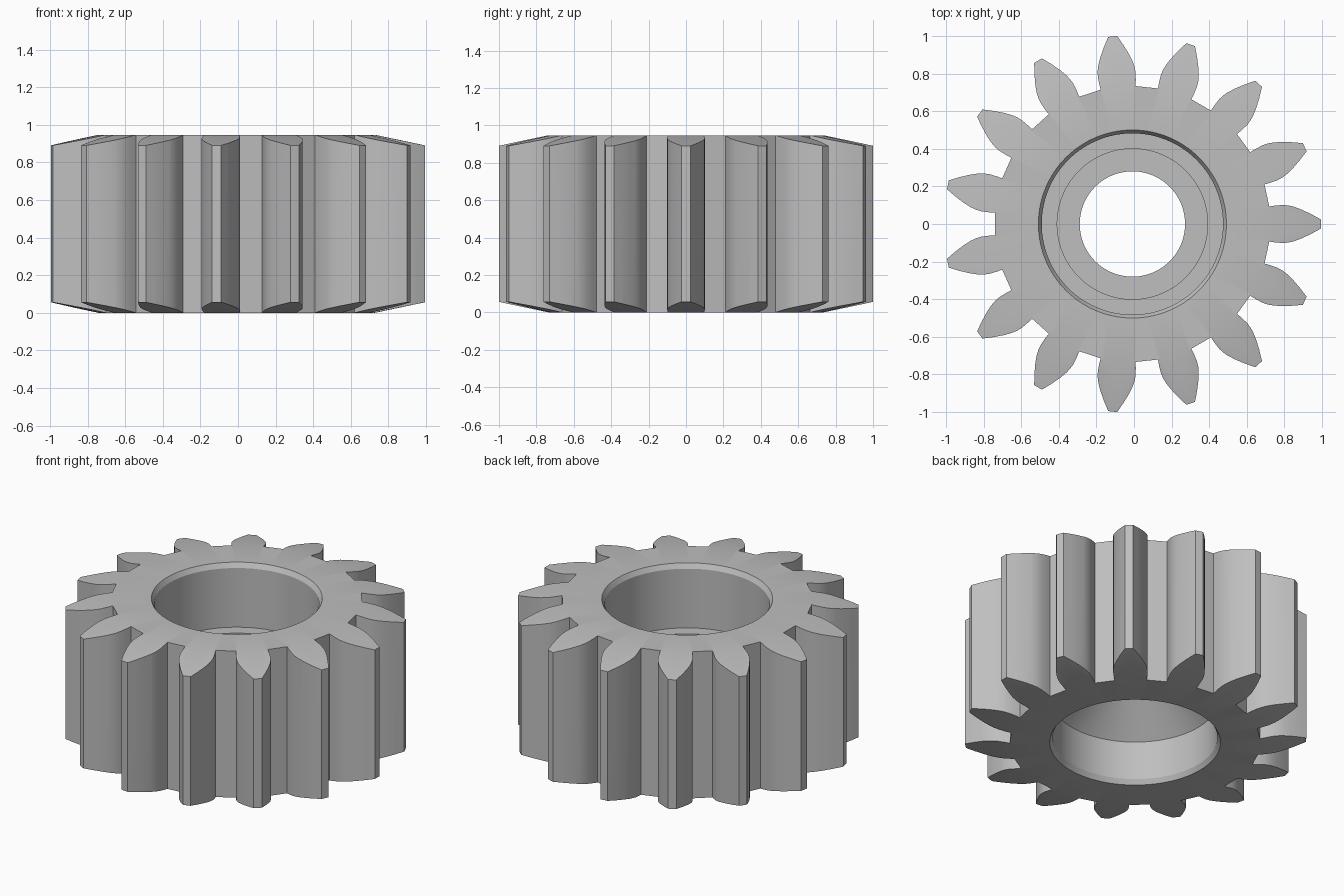
import bpy, bmesh, math
from mathutils import Matrix, Vector

TEETH = 15
STEPS = 120
HEIGHT = 0.947
CENTRE_X = -0.0085

cube = bpy.data.objects.get("Cube")
if cube:
    bpy.data.objects.remove(cube, do_unlink=True)

# Plain grey metal
steel = bpy.data.materials.new("grey_steel")
steel.use_nodes = True
grey = (0.52, 0.52, 0.52, 1)
steel.diffuse_color = grey
steel.node_tree.nodes["Principled BSDF"].inputs["Base Color"].default_value = grey


def make_object(name, bm):
    bmesh.ops.recalc_face_normals(bm, faces=bm.faces)
    mesh = bpy.data.meshes.new(name)
    bm.to_mesh(mesh)
    bm.free()
    mesh.materials.append(steel)
    obj = bpy.data.objects.new(name, mesh)
    bpy.context.collection.objects.link(obj)
    obj.location.x = CENTRE_X
    return obj


def lathe(name, profile):
    """Revolve a closed (radius, height) profile around z."""
    bm = bmesh.new()
    rings = []
    for i in range(STEPS):
        turn = Matrix.Rotation(math.tau * i / STEPS, 3, "Z")
        rings.append([bm.verts.new(turn @ Vector((r, 0, z))) for r, z in profile])
    n = len(profile)
    for i in range(STEPS):
        a, b = rings[i], rings[(i + 1) % STEPS]
        for j in range(n):
            k = (j + 1) % n
            bm.faces.new((a[j], b[j], b[k], a[k]))
    return make_object(name, bm)


def toothed_prism(name, flank, bottom, top):
    """Extrude an outline made of mirrored tooth flanks."""
    tooth = [(r, -w) for r, w in flank] + [(r, w) for r, w in reversed(flank)]
    bm = bmesh.new()
    outline = []
    for i in range(TEETH):
        turn = Matrix.Rotation(math.tau * i / TEETH, 3, "Z")
        outline += [bm.verts.new(turn @ Vector((x, y, bottom))) for x, y in tooth]
    face = bm.faces.new(outline)
    new = bmesh.ops.extrude_face_region(bm, geom=[face])["geom"]
    moved = [v for v in new if isinstance(v, bmesh.types.BMVert)]
    bmesh.ops.translate(bm, verts=moved, vec=(0, 0, top - bottom))
    return make_object(name, bm)


# Turned blank: bevelled rim, stepped upper bore, coned lower bore
gear = lathe("pinion_gear", [
    (0.50, HEIGHT), (0.735, HEIGHT), (1.03, HEIGHT - 0.062), (1.03, 0.062),
    (0.735, 0), (0.50, 0), (0.482, 0.03), (0.482, 0.28), (0.28, 0.47),
    (0.28, 0.50), (0.40, 0.50), (0.40, 0.535), (0.482, 0.535),
    (0.482, HEIGHT - 0.03),
])

# Tooth outline: distance from the axis and half width, root to tip
flank = [(0.7275, 0.0933), (0.76, 0.098), (0.80, 0.101), (0.83, 0.0985),
         (0.86, 0.0915), (0.90, 0.0765), (0.95, 0.053), (1.003, 0.024)]
cutter = toothed_prism("tooth_cutter", flank, -0.1, HEIGHT + 0.1)
cutter.hide_render = True

# Cut the teeth from the blank
cut = gear.modifiers.new("cut_teeth", "BOOLEAN")
cut.operation = "INTERSECT"
cut.solver = "EXACT"
cut.object = cutter
bpy.ops.object.select_all(action="DESELECT")
gear.select_set(True)
bpy.context.view_layer.objects.active = gear
bpy.ops.object.modifier_apply(modifier=cut.name)
bpy.data.objects.remove(cutter, do_unlink=True)
bpy.ops.object.shade_smooth_by_angle(angle=math.radians(25))
